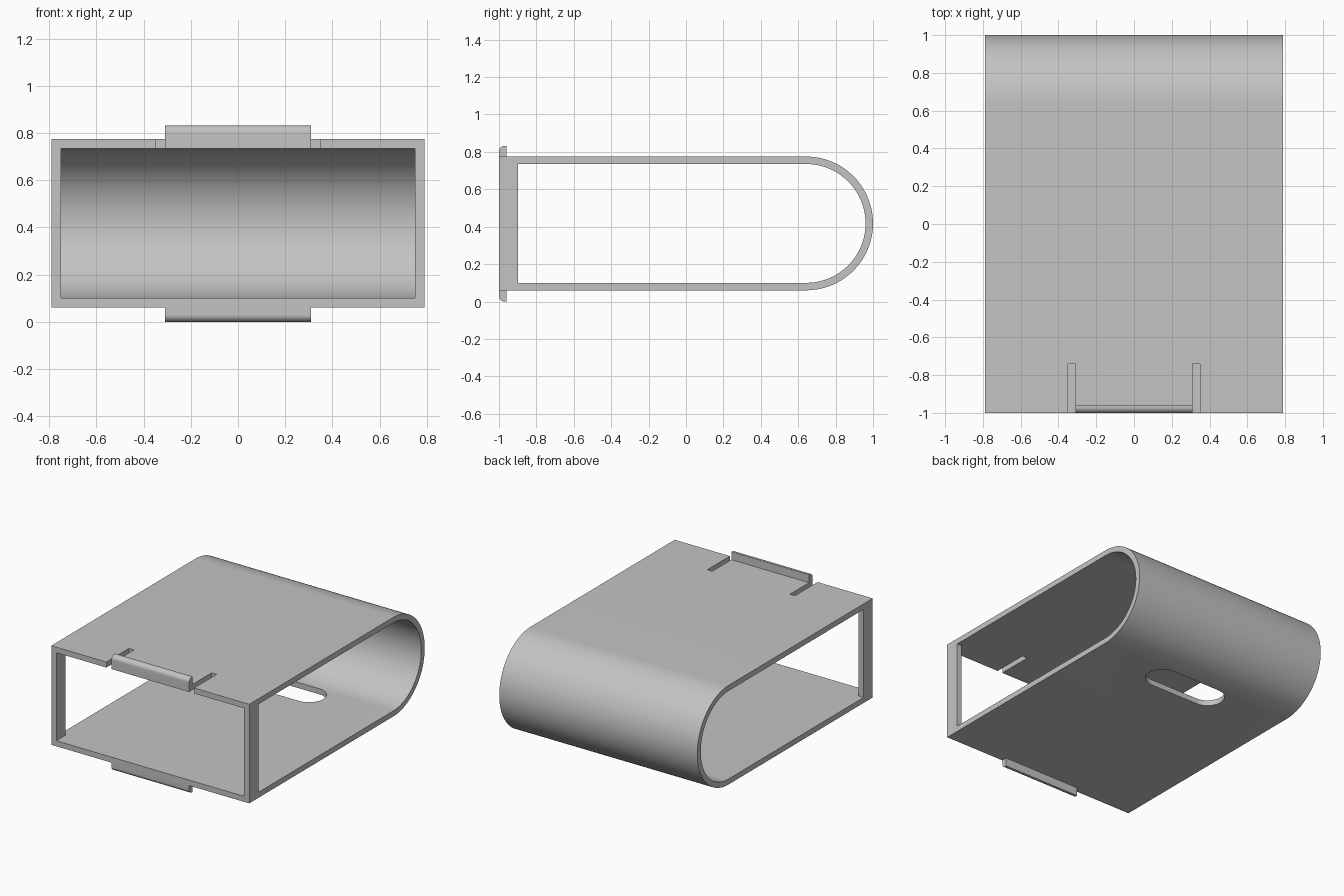
import bpy, bmesh, math

if "Cube" in bpy.data.objects:
    bpy.data.objects.remove(bpy.data.objects["Cube"], do_unlink=True)

grey = bpy.data.materials.new("light grey plastic")
grey.use_nodes = True
colour = (0.55, 0.55, 0.55, 1)
grey.diffuse_color = colour
grey.node_tree.nodes["Principled BSDF"].inputs["Base Color"].default_value = colour

WIDTH, WALL = 0.79, 0.04          # half width, wall thickness
LOW, HIGH = 0.06, 0.775           # outer bottom and top of the shell
MID, RADIUS = (LOW + HIGH) / 2, (HIGH - LOW) / 2
BEND = 1 - RADIUS                 # y where the rounded back begins


def prism(name, outline, axis, start, end):
    """Extrude a 2D outline along x (outline is y, z) or z (outline is x, y)."""
    bm = bmesh.new()
    verts = [bm.verts.new((start, a, b) if axis == "x" else (a, b, start))
             for a, b in outline]
    face = bm.faces.new(verts)
    new = bmesh.ops.extrude_face_region(bm, geom=[face])["geom"]
    offset = (end - start, 0, 0) if axis == "x" else (0, 0, end - start)
    bmesh.ops.translate(bm, vec=offset,
                        verts=[v for v in new if isinstance(v, bmesh.types.BMVert)])
    bmesh.ops.recalc_face_normals(bm, faces=bm.faces)
    mesh = bpy.data.meshes.new(name)
    bm.to_mesh(mesh)
    bm.free()
    mesh.materials.append(grey)
    obj = bpy.data.objects.new(name, mesh)
    bpy.context.collection.objects.link(obj)
    return obj


def arc(cx, cy, r, first, last, steps):
    angles = [math.radians(first + (last - first) * i / steps) for i in range(steps + 1)]
    return [(cx + r * math.cos(t), cy + r * math.sin(t)) for t in angles]


def rect(a0, a1, b0, b1):
    return [(a0, b0), (a1, b0), (a1, b1), (a0, b1)]


def u_outline(front, r):
    return [(front, MID - r)] + arc(BEND, MID, r, -90, 90, 64) + [(front, MID + r)]


def activate(obj):
    bpy.ops.object.select_all(action="DESELECT")
    obj.select_set(True)
    bpy.context.view_layer.objects.active = obj


def cut(obj, cutter):
    cutter.hide_render = True
    mod = obj.modifiers.new("cut", "BOOLEAN")
    mod.operation, mod.solver, mod.object = "DIFFERENCE", "EXACT", cutter
    activate(obj)
    bpy.ops.object.modifier_apply(modifier=mod.name)
    bpy.data.objects.remove(cutter, do_unlink=True)


# Rounded sleeve: solid block, hollowed sideways behind the front frame
shell = prism("sleeve", u_outline(-1, RADIUS), "x", -WIDTH, WIDTH)
cut(shell, prism("hollow", u_outline(-0.897, RADIUS - WALL), "x", -1, 1))

# Front opening, leaving a post at each side
inner = WIDTH - WALL
cut(shell, prism("front_opening", rect(-1.1, -0.8, LOW + WALL, HIGH - WALL),
                 "x", -inner, inner))

# Relief slits either side of the top latch
for side in (-1, 1):
    xs = sorted((side * 0.31, side * 0.35))
    cut(shell, prism("slit", rect(*xs, -1.1, -0.742), "z", 0.65, 0.9))

# Finger slot through the bottom plate
slot = arc(0.195, 0.53, 0.115, -90, 90, 24) + arc(-0.195, 0.53, 0.115, 90, 270, 24)
cut(shell, prism("finger_slot", slot, "z", 0, 0.25))

# Latch lips with a rounded outer front edge
lip = 0.04
round_r = 0.03
for name, base, tip in (("top_lip", HIGH, 0.832), ("bottom_lip", LOW, 0.0)):
    s = 1 if tip > base else -1
    corner = [(y, tip - s * round_r + s * z)
              for y, z in arc(-1 + round_r, 0, round_r, 180, 90, 12)]
    prism(name, [(-1, base)] + corner + [(-1 + lip, tip), (-1 + lip, base)],
          "x", -0.31, 0.31)

for obj in bpy.context.collection.objects:
    if obj.type == "MESH" and obj.data.materials and obj.data.materials[0] == grey:
        activate(obj)
        bpy.ops.object.shade_smooth_by_angle(angle=math.radians(30))
